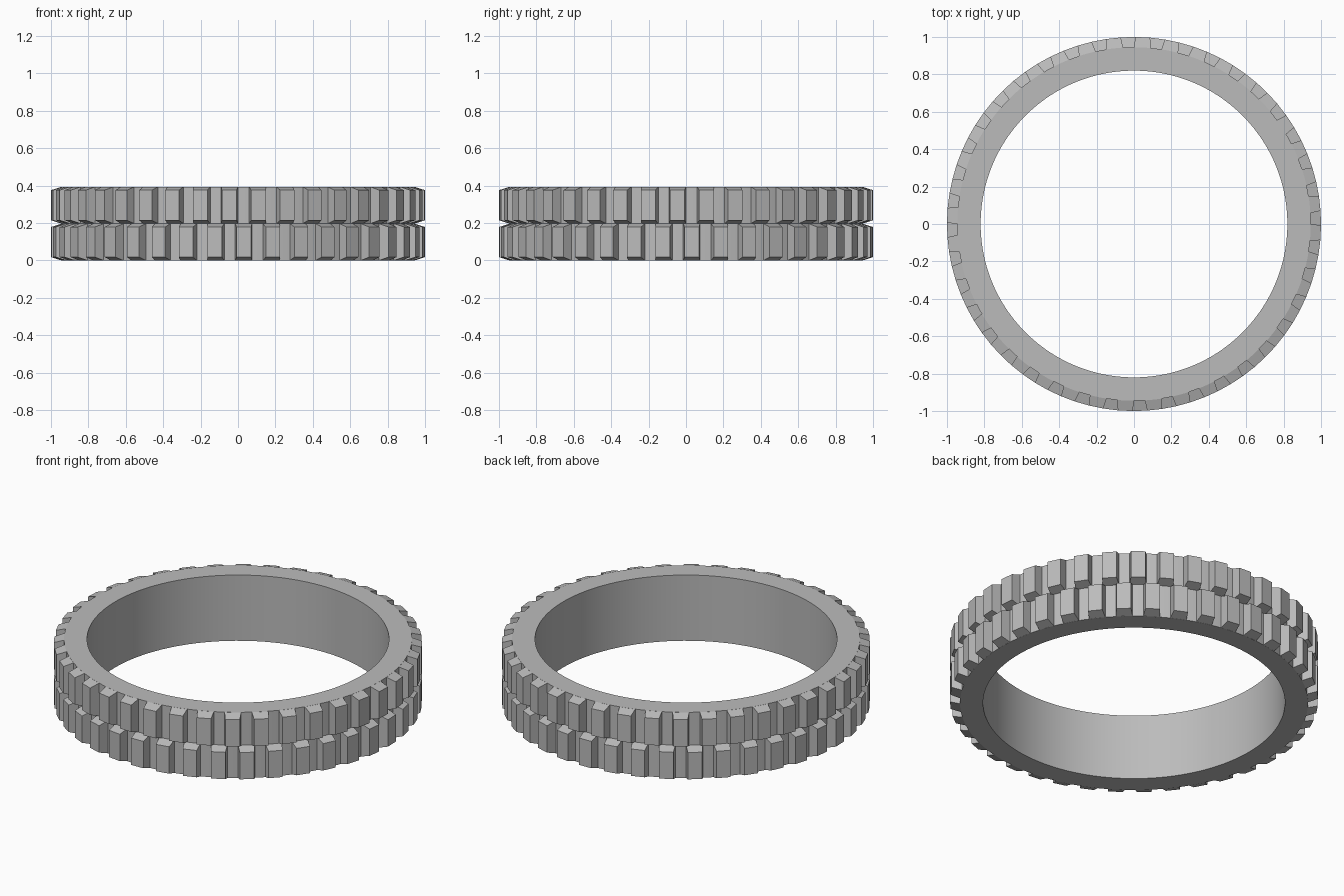
import bpy, bmesh
from math import cos, sin, radians, pi

if "Cube" in bpy.data.objects:
    bpy.data.objects.remove(bpy.data.objects["Cube"])

INNER, ROOT, CREST = 0.82, 0.945, 1.0
ROW, CHAMFER = 0.197, 0.018
TEETH = 40
PITCH = 360 / TEETH

steel = bpy.data.materials.new("grey steel")
steel.use_nodes = True
steel.diffuse_color = (0.5, 0.5, 0.5, 1)
steel.node_tree.nodes["Principled BSDF"].inputs["Base Color"].default_value = (0.5, 0.5, 0.5, 1)


def finish(bm, name):
    bmesh.ops.recalc_face_normals(bm, faces=bm.faces)
    mesh = bpy.data.meshes.new(name)
    bm.to_mesh(mesh)
    bm.free()
    mesh.materials.append(steel)
    obj = bpy.data.objects.new(name, mesh)
    bpy.context.collection.objects.link(obj)
    return obj


def polar(r, degrees, z):
    a = radians(degrees)
    return (r * cos(a), r * sin(a), z)


def ring_band(name):
    # Rectangular section spun around the axis
    bm = bmesh.new()
    section = [(INNER, 0), (ROOT, 0), (ROOT, 2 * ROW), (INNER, 2 * ROW)]
    verts = [bm.verts.new((r, 0, z)) for r, z in section]
    edges = [bm.edges.new((verts[i], verts[i - 1])) for i in range(4)]
    bmesh.ops.spin(bm, geom=verts + edges, cent=(0, 0, 0), axis=(0, 0, 1),
                   angle=2 * pi, steps=160, use_merge=True)
    bmesh.ops.remove_doubles(bm, verts=bm.verts, dist=0.0001)
    return finish(bm, name)


def tooth_row(name, z0, phase):
    # Each tooth tapers from a full-height root to a chamfered crest
    bm = bmesh.new()
    for k in range(TEETH):
        a = phase + k * PITCH
        loops = []
        for r, half, inset in ((ROOT - 0.001, 2.75, 0), (CREST, 2.25, CHAMFER)):
            low, high = z0 + inset, z0 + ROW - inset
            loops.append([bm.verts.new(polar(r, a + s * half, z))
                          for s, z in ((-1, low), (1, low), (1, high), (-1, high))])
        root, crest = loops
        bm.faces.new(root)
        bm.faces.new(crest)
        for i in range(4):
            bm.faces.new((root[i - 1], root[i], crest[i], crest[i - 1]))
    return finish(bm, name)


band = ring_band("ring_band")
tooth_row("lower_teeth", 0, 1.8)
tooth_row("upper_teeth", ROW, 1.8 + PITCH / 2)

# Smooth the round walls, keep the rims sharp
bpy.ops.object.select_all(action='DESELECT')
band.select_set(True)
bpy.context.view_layer.objects.active = band
bpy.ops.object.shade_smooth_by_angle(angle=radians(30))
